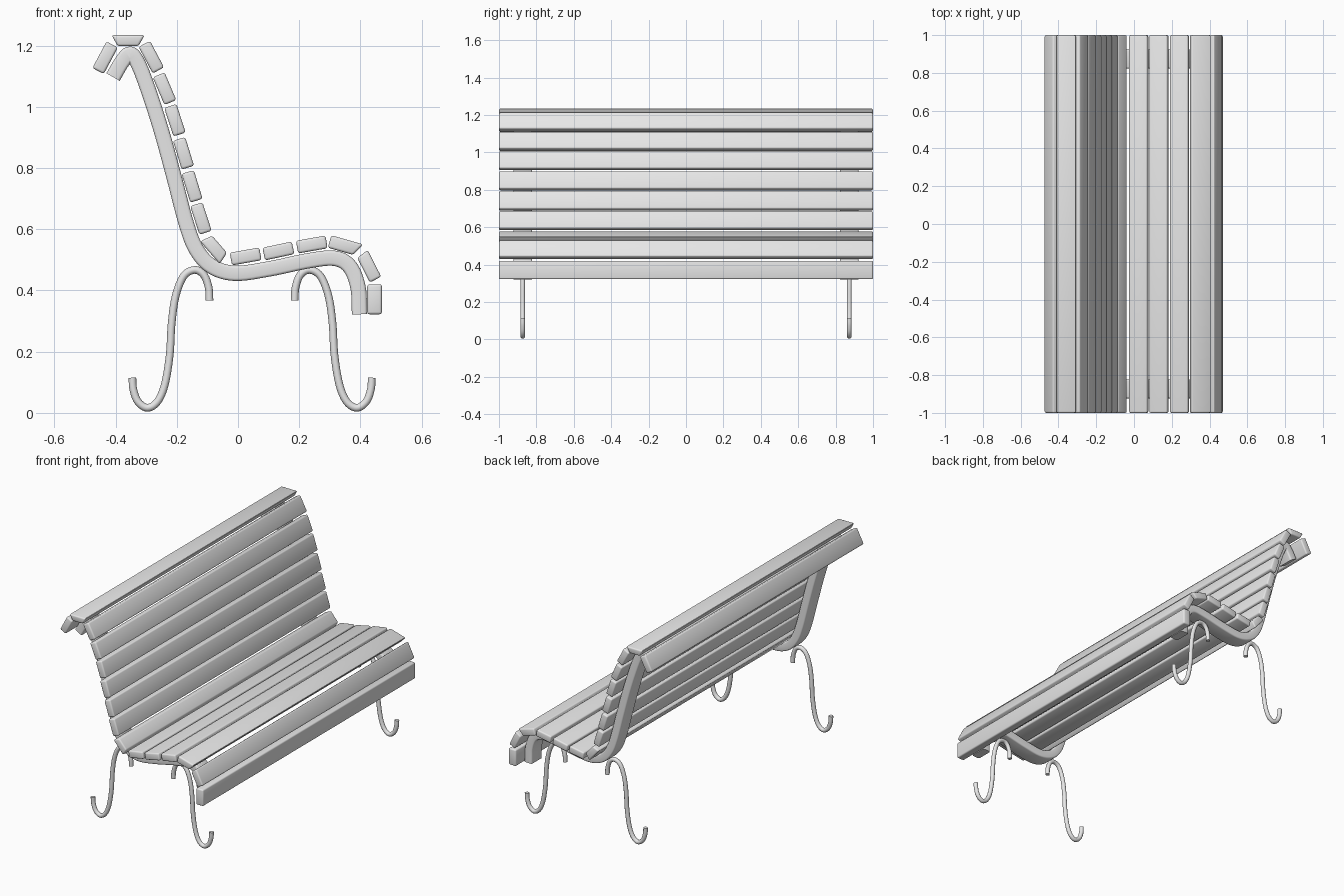
import bpy, bmesh, math
from mathutils import Vector

if "Cube" in bpy.data.objects:
    bpy.data.objects.remove(bpy.data.objects["Cube"])

grey = bpy.data.materials.new("light grey")
grey.diffuse_color = (0.8, 0.8, 0.8, 1)
grey.use_nodes = True
grey.node_tree.nodes["Principled BSDF"].inputs["Base Color"].default_value = grey.diffuse_color


def finish(name, bm, angle=40):
    bmesh.ops.recalc_face_normals(bm, faces=bm.faces)
    me = bpy.data.meshes.new(name)
    bm.to_mesh(me)
    bm.free()
    me.materials.append(grey)
    me.shade_smooth()
    me.set_sharp_from_angle(angle=math.radians(angle))
    ob = bpy.data.objects.new(name, me)
    bpy.context.collection.objects.link(ob)
    return ob


def spline(pts, n=6):
    """Smooth curve through the points (x, z)."""
    p = [Vector(q) for q in pts]
    p = [2 * p[0] - p[1]] + p + [2 * p[-1] - p[-2]]
    out = []
    for a, b, c, d in zip(p, p[1:], p[2:], p[3:]):
        for i in range(n):
            t = i / n
            out.append(0.5 * (2 * b + (c - a) * t + (2 * a - 5 * b + 4 * c - d) * t * t
                              + (3 * b - a - 3 * c + d) * t ** 3))
    return out + [p[-2]]


def sweep(name, pts, section, y0):
    """Sweep a section (normal offset, y offset) along a path in the xz plane."""
    path = spline(pts)
    bm = bmesh.new()
    rings = []
    for i, c in enumerate(path):
        t = (path[min(i + 1, len(path) - 1)] - path[max(i - 1, 0)]).normalized()
        rings.append([bm.verts.new((c.x - t.y * u, y0 + v, c.y + t.x * u)) for u, v in section])
    k = len(section)
    for r, s in zip(rings, rings[1:]):
        for j in range(k):
            bm.faces.new((r[j], r[(j + 1) % k], s[(j + 1) % k], s[j]))
    bm.faces.new(rings[0])
    bm.faces.new(rings[-1])
    return finish(name, bm)


def rounded_rect(a, b, r, n=3):
    out = []
    for k, (sx, sy) in enumerate([(1, 1), (-1, 1), (-1, -1), (1, -1)]):
        for i in range(n + 1):
            t = (k + i / n) * math.pi / 2
            out.append((sx * (a - r) + r * math.cos(t), sy * (b - r) + r * math.sin(t)))
    return out


# Bent side frames and hooked tube legs
frame_path = [(-.408, 1.097), (-.378, 1.148), (-.352, 1.172), (-.325, 1.138), (-.288, 1.04),
              (-.247, .91), (-.207, .763), (-.168, .615), (-.135, .532), (-.085, .478),
              (-.01, .456), (.1, .47), (.23, .497), (.315, .505), (.365, .478),
              (.392, .41), (.397, .322)]
leg_path = [(-.093, .367), (-.096, .41), (-.112, .451), (-.142, .467), (-.178, .446),
            (-.204, .38), (-.217, .29), (-.223, .19), (-.239, .093), (-.263, .037),
            (-.296, .0165), (-.327, .037), (-.342, .077), (-.345, .115)]
front_path = [(.092 - x, z) for x, z in leg_path]
bar = rounded_rect(.025, .05, .009)
tube = [(.0125 * math.cos(i * math.pi / 6), .0125 * math.sin(i * math.pi / 6)) for i in range(12)]
for side, y in (("left", -.873), ("right", .873)):
    sweep(side + "_frame", frame_path, bar, y)
    sweep(side + "_back_leg", leg_path, tube, y)
    sweep(side + "_front_leg", front_path, tube, y)

# Slats: centre x, centre z, angle, inner inset at start and end, outer inset
slats = [
    (-.434, 1.160, 62, 0, 0, 0),
    (-.359, 1.216, 0, .02, .02, 0),
    (-.283, 1.162, -62, 0, 0, 0),
    (-.240, 1.059, -67, 0, 0, 0),
    (-.206, .956, -72, 0, 0, 0),
    (-.178, .848, -73, 0, 0, 0),
    (-.150, .740, -73, 0, 0, 0),
    (-.121, .635, -72, 0, 0, 0),
    (-.076, .537, -49, 0, 0, .012),
    (.025, .511, 10, 0, 0, 0),
    (.132, .529, 12, 0, 0, 0),
    (.241, .550, 10, 0, 0, 0),
    (.351, .545, -16, 0, .022, 0),
    (.427, .479, -63, .008, 0, 0),
    (.446, .371, -90, 0, 0, 0),
]
for i, (x, z, ang, a, b, o) in enumerate(slats):
    w = .054 if i in (1, 12) else .049
    h = .018 if i == 1 else .024 if i == 14 else .021
    ca, sa = math.cos(math.radians(ang)), math.sin(math.radians(ang))
    prof = [(-w + a, -h), (w - b, -h), (w - o, h), (-w + o, h)]
    bm = bmesh.new()
    ends = [[bm.verts.new((x + u * ca - v * sa, y, z + u * sa + v * ca)) for u, v in prof]
            for y in (-1, 1)]
    for j in range(4):
        k = (j + 1) % 4
        bm.faces.new((ends[0][j], ends[0][k], ends[1][k], ends[1][j]))
    for e in ends:
        bm.faces.new(e)
    # rounded slat edges
    bmesh.ops.recalc_face_normals(bm, faces=bm.faces)
    bmesh.ops.bevel(bm, geom=bm.edges[:], offset=.008, segments=3, profile=.5, affect='EDGES')
    finish("slat_%02d" % (i + 1), bm)
